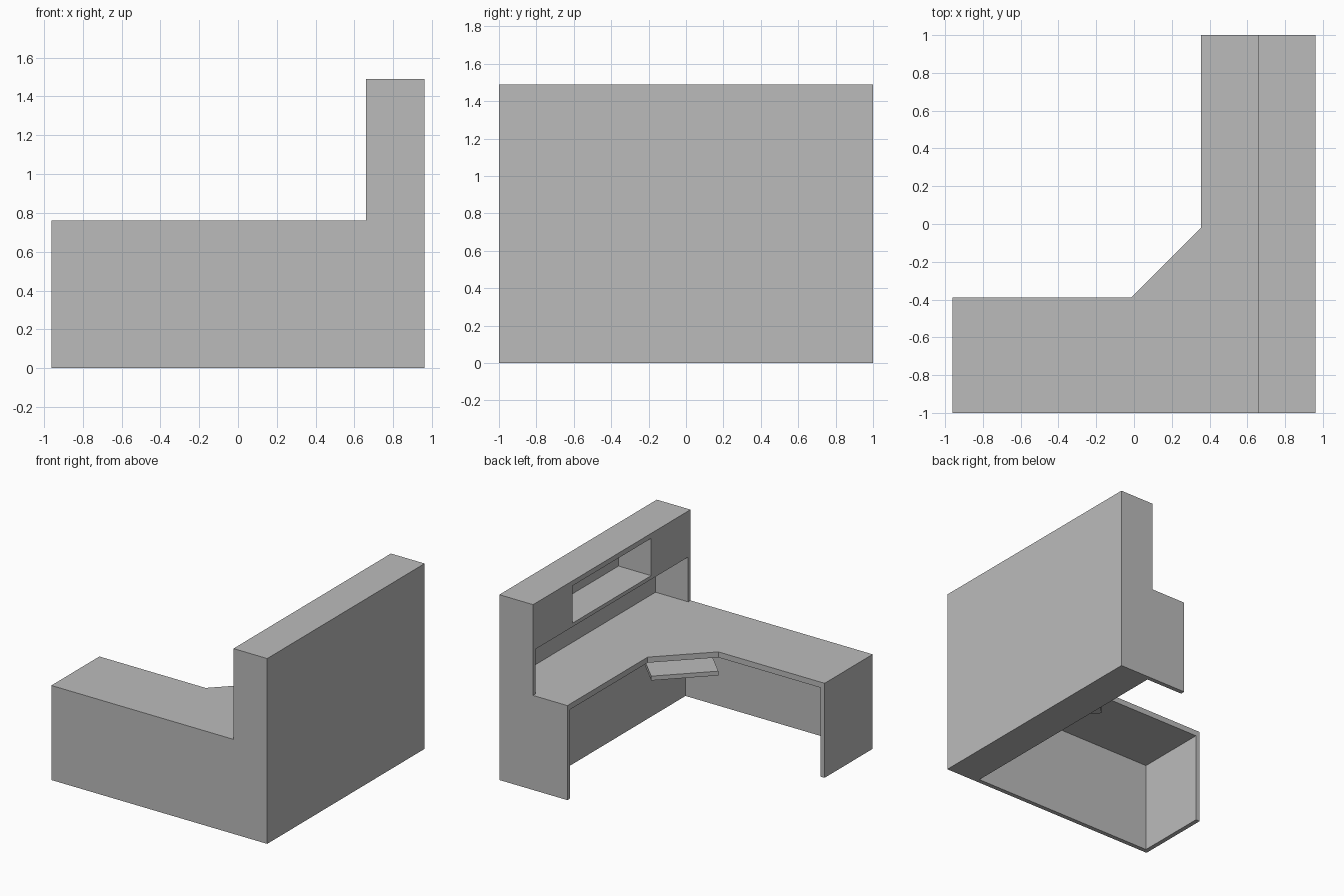
import bpy, bmesh
from mathutils import Vector

old = bpy.data.objects.get("Cube")
if old:
    bpy.data.objects.remove(old, do_unlink=True)

grey = bpy.data.materials.new("plain_grey")
grey.use_nodes = True
grey.diffuse_color = (0.5, 0.5, 0.5, 1)
grey.node_tree.nodes["Principled BSDF"].inputs["Base Color"].default_value = (0.5, 0.5, 0.5, 1)


def prism(name, outline, z0, z1):
    """Extrude a flat outline from z0 up to z1."""
    bm = bmesh.new()
    base = bm.faces.new([bm.verts.new((x, y, z0)) for x, y in outline])
    grown = bmesh.ops.extrude_face_region(bm, geom=[base])
    top = [v for v in grown["geom"] if isinstance(v, bmesh.types.BMVert)]
    bmesh.ops.translate(bm, verts=top, vec=(0, 0, z1 - z0))
    bmesh.ops.recalc_face_normals(bm, faces=bm.faces)
    mesh = bpy.data.meshes.new(name)
    bm.to_mesh(mesh)
    bm.free()
    mesh.materials.append(grey)
    obj = bpy.data.objects.new(name, mesh)
    bpy.context.scene.collection.objects.link(obj)
    return obj


def box(name, x0, x1, y0, y1, z0, z1):
    return prism(name, [(x0, y0), (x1, y0), (x1, y1), (x0, y1)], z0, z1)


X, Y = 0.96, 1.0          # half width and half depth
PANEL = 0.035             # panel thickness
DESK, UNDER = 0.76, 0.715  # desktop top and underside
INNER_X, INNER_Y = 0.355, -0.39   # user-side edges of the two wings
HUTCH_X, TOP = 0.66, 1.49

# L-shaped desktop with a cut inner corner
corner_a, corner_b = Vector((-0.015, INNER_Y)), Vector((INNER_X, -0.02))
prism("desktop", [(-X, -Y), (X, -Y), (X, Y), (INNER_X, Y),
                  corner_b, corner_a, (-X, INNER_Y)], UNDER, DESK)

# Base panels and the deep closed run beneath the hutch
box("front_panel", -X, X, -Y, -Y + PANEL, 0, UNDER)
box("right_end_panel", -X, -X + PANEL, -Y + PANEL, INNER_Y, 0, UNDER)
box("rear_end_panel", INNER_X, X, Y - PANEL, Y, 0, UNDER)
box("closed_base", 0.68, X, -Y + PANEL, Y - PANEL, 0, UNDER)

# Keyboard tray under the cut corner
along = corner_b - corner_a
inward = Vector((1, -1)).normalized() * 0.25
end = corner_a + along * 0.95
prism("keyboard_tray", [corner_a, end, end + inward, corner_a + inward], 0.57, 0.605)

# Hutch: back, ends, two cupboards and an open niche between them
SIDE, SHELF = 0.97, 1.12
NICHE_Y, NICHE_LOW, NICHE_HIGH = 0.5, 1.15, 1.45
box("hutch_back", X - 0.01, X, -SIDE, SIDE, DESK, TOP)
for side, label in ((-1, "front"), (1, "rear")):
    box("hutch_end_" + label, HUTCH_X, X, *sorted((side * SIDE, side * Y)), DESK, TOP)
    box("hutch_cupboard_" + label, HUTCH_X, X - 0.01,
        *sorted((side * NICHE_Y, side * SIDE)), SHELF, TOP)
box("niche_shelf", HUTCH_X, X - 0.01, -NICHE_Y, NICHE_Y, SHELF, NICHE_LOW)
box("niche_top", HUTCH_X, X - 0.01, -NICHE_Y, NICHE_Y, NICHE_HIGH, TOP)
